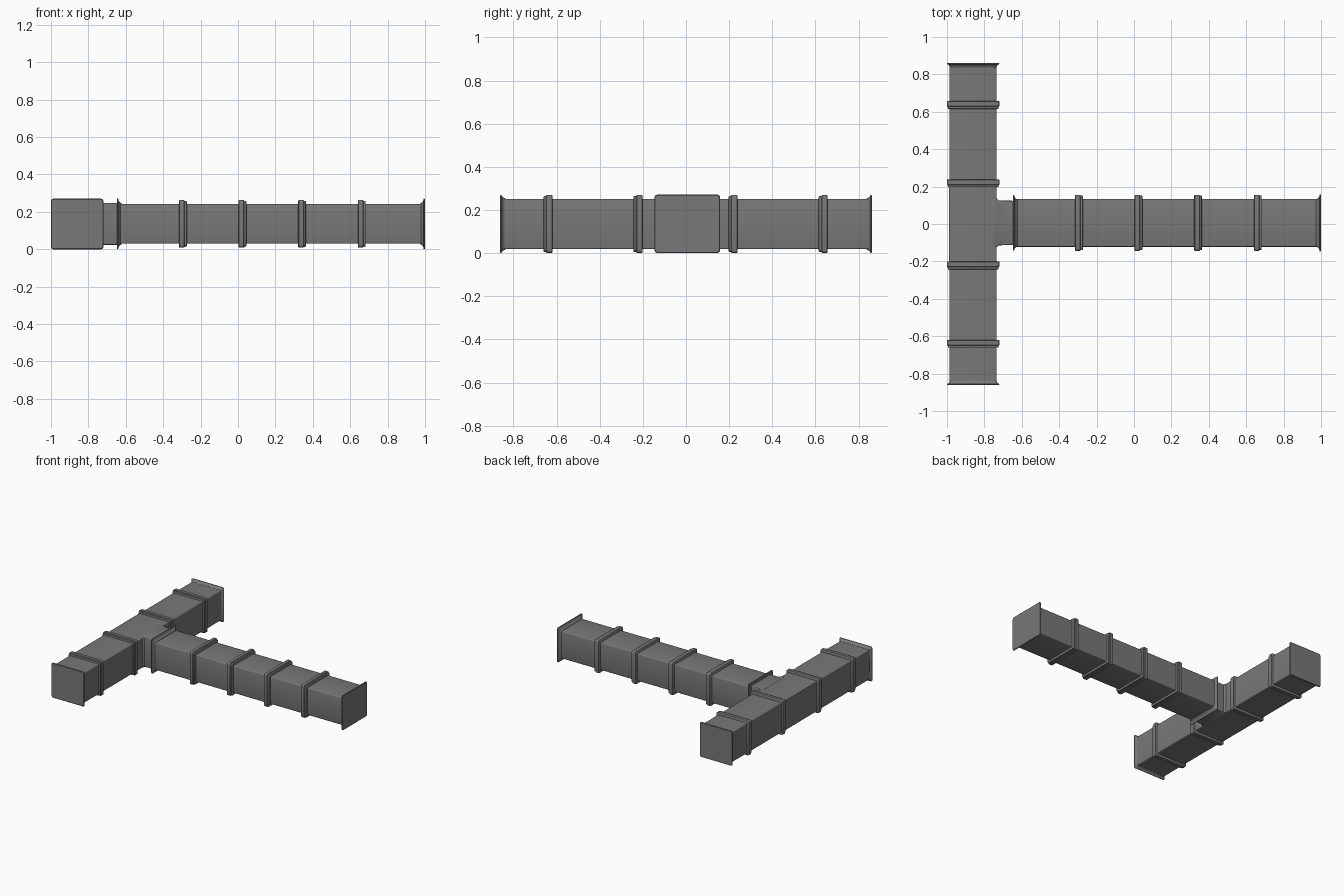
import bpy, bmesh, math

if "Cube" in bpy.data.objects:
    bpy.data.objects.remove(bpy.data.objects["Cube"])

metal = bpy.data.materials.new("duct_grey")
metal.diffuse_color = (0.19, 0.19, 0.19, 1)
metal.use_nodes = True
metal.node_tree.nodes["Principled BSDF"].inputs["Base Color"].default_value = metal.diffuse_color


def ring(hw, hh, r, n=3):
    """Rounded rectangle outline, half width hw, half height hh."""
    pts = []
    for k, (sx, sy) in enumerate([(1, 1), (-1, 1), (-1, -1), (1, -1)]):
        for i in range(n + 1):
            a = math.pi / 2 * (k + i / n)
            pts.append((sx * (hw - r) + r * math.cos(a), sy * (hh - r) + r * math.sin(a)))
    return pts


def loft(name, axis, centre, sections):
    """Closed solid through sections (position, half width, half height, radius)."""
    bm = bmesh.new()
    loops = []
    for p, hw, hh, r in sections:
        loop = []
        for u, v in ring(hw, hh, r):
            co = (p, centre[0] + u, centre[1] + v) if axis == "x" else (centre[0] + u, p, centre[1] + v)
            loop.append(bm.verts.new(co))
        loops.append(loop)
    n = len(loops[0])
    for a, b in zip(loops, loops[1:]):
        for i in range(n):
            j = (i + 1) % n
            bm.faces.new((a[i], a[j], b[j], b[i]))
    bm.faces.new(loops[0])
    bm.faces.new(loops[-1])
    bmesh.ops.recalc_face_normals(bm, faces=bm.faces)
    me = bpy.data.meshes.new(name)
    bm.to_mesh(me)
    bm.free()
    me.materials.append(metal)
    ob = bpy.data.objects.new(name, me)
    bpy.context.collection.objects.link(ob)
    bpy.ops.object.select_all(action="DESELECT")
    ob.select_set(True)
    bpy.context.view_layer.objects.active = ob
    bpy.ops.object.shade_smooth_by_angle(angle=math.radians(35))
    return ob


def collar(name, axis, centre, p, hw, hh, side=1):
    """Raised joint band: main bead with a slimmer lip on one side."""
    prof = [(-0.019, 0.004), (-0.016, 0.0), (0.008, 0.0), (0.011, 0.004),
            (0.014, 0.004), (0.021, 0.005), (0.023, 0.009)]
    loft(name, axis, centre, [(p + side * d, hw - s, hh - s, 0.012) for d, s in prof])


def flange(name, axis, centre, p, hw, hh, lip, direction):
    """Thin end plate with a concave flare back to the duct wall."""
    prof = [(0.0, 0.003), (0.003, 0.0), (0.007, 0.0), (0.010, 0.45 * lip),
            (0.016, 0.75 * lip), (0.026, lip + 0.001)]
    loft(name, axis, centre, [(p + direction * d, hw - s, hh - s, 0.012) for d, s in prof])


# Cross duct along y
cross = (-0.86, 0.135)
loft("cross_duct", "y", cross, [(y, 0.126, 0.117, 0.006) for y in (-0.858, 0.858)])
for s, side in ((-1, "front"), (1, "back")):
    flange(f"cross_flange_{side}", "y", cross, s * 0.862, 0.14, 0.135, 0.016, -s)
    collar(f"cross_outer_collar_{side}", "y", cross, s * 0.638, 0.14, 0.134, -1)
    collar(f"cross_inner_collar_{side}", "y", cross, s * 0.22, 0.14, 0.134, -1)

# Branch stub, flared slightly into the cross duct
branch = (0.006, 0.136)
loft("branch_stub", "x", branch,
     [(-0.76, 0.130, 0.117, 0.006), (-0.735, 0.130, 0.117, 0.006), (-0.722, 0.120, 0.112, 0.006),
      (-0.64, 0.118, 0.112, 0.006)])

# Long branch duct along x
loft("branch_duct", "x", branch, [(x, 0.128, 0.106, 0.006) for x in (-0.645, 0.998)])
flange("branch_flange_start", "x", branch, -0.648, 0.149, 0.135, 0.025, 1)
flange("branch_flange_end", "x", branch, 1.0, 0.152, 0.135, 0.026, -1)
for i in range(4):
    collar(f"branch_collar_{i + 1}", "x", branch, -0.297 + 0.319 * i, 0.15, 0.127)

# End plate at the tee: wide cover on the outer side of the cross duct
loft("tee_cover", "x", (0.0, 0.135), [(-0.988, 0.198, 0.114, 0.004), (-0.984, 0.2, 0.116, 0.004)])
